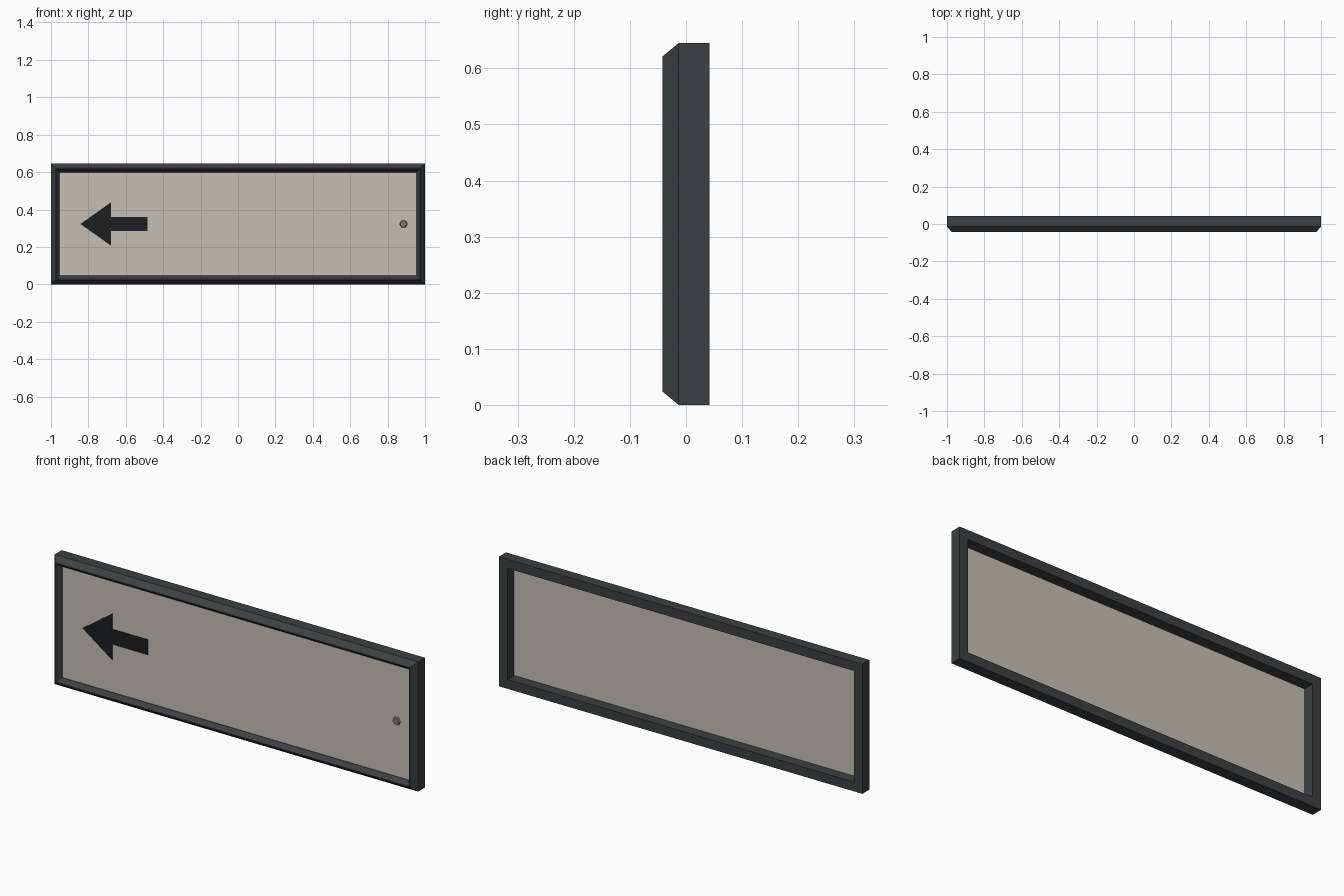
import bpy, bmesh, math

if "Cube" in bpy.data.objects:
    bpy.data.objects.remove(bpy.data.objects["Cube"])

W, H = 2.0, 0.645          # overall sign size
MID = H / 2


def paint(obj, name, rgb):
    mat = bpy.data.materials.get(name) or bpy.data.materials.new(name)
    mat.diffuse_color = (*rgb, 1)
    mat.use_nodes = True
    mat.node_tree.nodes["Principled BSDF"].inputs["Base Color"].default_value = mat.diffuse_color
    obj.data.materials.append(mat)


def finish(bm, name, mat, rgb):
    bmesh.ops.recalc_face_normals(bm, faces=bm.faces)
    mesh = bpy.data.meshes.new(name)
    bm.to_mesh(mesh)
    bm.free()
    obj = bpy.data.objects.new(name, mesh)
    bpy.context.collection.objects.link(obj)
    paint(obj, mat, rgb)
    return obj


def bridge(bm, a, b):
    for i in range(len(a)):
        j = (i + 1) % len(a)
        bm.faces.new((a[i], a[j], b[j], b[i]))


def extruded(name, outline, y0, y1, mat, rgb, taper=1.0):
    """Prism from an (x, z) outline between y0 (back) and y1 (front)."""
    cx = sum(p[0] for p in outline) / len(outline)
    cz = sum(p[1] for p in outline) / len(outline)
    bm = bmesh.new()
    back = [bm.verts.new((x, y0, z)) for x, z in outline]
    front = [bm.verts.new((cx + (x - cx) * taper, y1, cz + (z - cz) * taper))
             for x, z in outline]
    bm.faces.new(back)
    bm.faces.new(front)
    bridge(bm, back, front)
    return finish(bm, name, mat, rgb)


def rect(inset):
    x = W / 2 - inset
    return [(-x, inset), (x, inset), (x, H - inset), (-x, H - inset)]


# Mitred frame: profile of (inset from outer edge, y) swept round the rectangle
profile = [(0, 0.042), (0, -0.013), (0.024, -0.042), (0.028, -0.042),
           (0.046, -0.019), (0.046, 0.042)]
bm = bmesh.new()
rings = [[bm.verts.new((x, y, z)) for x, z in rect(d)] for d, y in profile]
for k in range(len(rings)):
    bridge(bm, rings[k], rings[(k + 1) % len(rings)])
finish(bm, "frame", "dark_metal", (0.045, 0.051, 0.054))

# Pale panel set inside the frame
extruded("panel", rect(0.044), -0.012, -0.016, "pale_panel", (0.56, 0.53, 0.46))

# Arrow pointing left: upper half mirrored about the centre line
upper = [(-0.68, 0.115), (-0.68, 0.038), (-0.485, 0.038)]
arrow = [(-0.843, MID)] + [(x, MID + d) for x, d in upper] \
    + [(x, MID - d) for x, d in reversed(upper)]
extruded("arrow", arrow, -0.015, -0.019, "black_paint", (0.012, 0.013, 0.014))

# Six-sided bolt head at the right
hexagon = [(0.885 + 0.022 * math.cos(i * math.pi / 3),
            MID + 0.022 * math.sin(i * math.pi / 3)) for i in range(6)]
extruded("bolt_head", hexagon, -0.015, -0.024, "bolt_metal", (0.2, 0.21, 0.22), 0.8)
